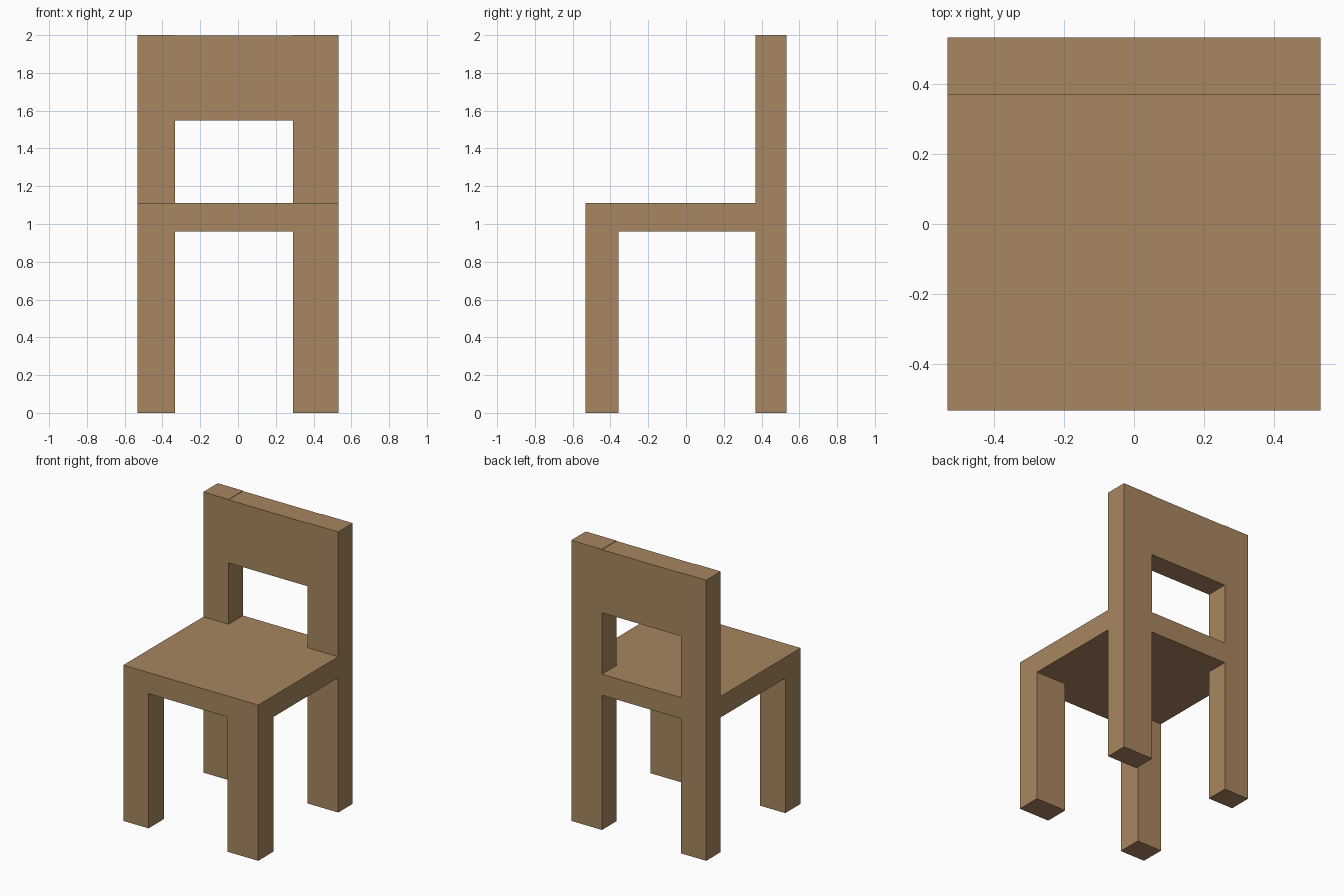
import bpy
import bmesh
from mathutils import Vector

if "Cube" in bpy.data.objects:
    bpy.data.objects.remove(bpy.data.objects["Cube"])

wood = bpy.data.materials.new("light brown wood")
wood.diffuse_color = (0.39, 0.238, 0.115, 1.0)
wood.use_nodes = True
wood.node_tree.nodes["Principled BSDF"].inputs["Base Color"].default_value = wood.diffuse_color


def box(name, x, y, z):
    """Box spanning the given (min, max) ranges."""
    bm = bmesh.new()
    bmesh.ops.create_cube(bm, size=1)
    size = Vector((x[1] - x[0], y[1] - y[0], z[1] - z[0]))
    centre = Vector((x[0] + x[1], y[0] + y[1], z[0] + z[1])) / 2
    bmesh.ops.scale(bm, vec=size, verts=bm.verts)
    bmesh.ops.translate(bm, vec=centre, verts=bm.verts)
    mesh = bpy.data.meshes.new(name)
    bm.to_mesh(mesh)
    bm.free()
    mesh.materials.append(wood)
    obj = bpy.data.objects.new(name, mesh)
    bpy.context.collection.objects.link(obj)
    return obj


HALF = 0.532                     # half width and half depth
BACK_Y = (0.369, HALF)           # depth range of the back frame
FRONT_Y = (-HALF, -0.358)        # depth range of the front legs
INNER_X = (-0.333, 0.29)         # opening between the legs
SEAT_Z = (0.96, 1.11)

# Front legs and full-height back posts; the right ones are slightly wider
for side, x in (("left", (-HALF, INNER_X[0])), ("right", (INNER_X[1], HALF))):
    box(f"front_leg_{side}", x, FRONT_Y, (0, SEAT_Z[0]))
    box(f"back_post_{side}", x, BACK_Y, (0, 2.0))

# Seat slab, and its rear strip between the posts
box("seat", (-HALF, HALF), (-HALF, BACK_Y[0]), SEAT_Z)
box("seat_rear_rail", INNER_X, BACK_Y, SEAT_Z)

# Backrest panel, a hair lower than the posts
box("backrest", INNER_X, BACK_Y, (1.548, 1.997))
